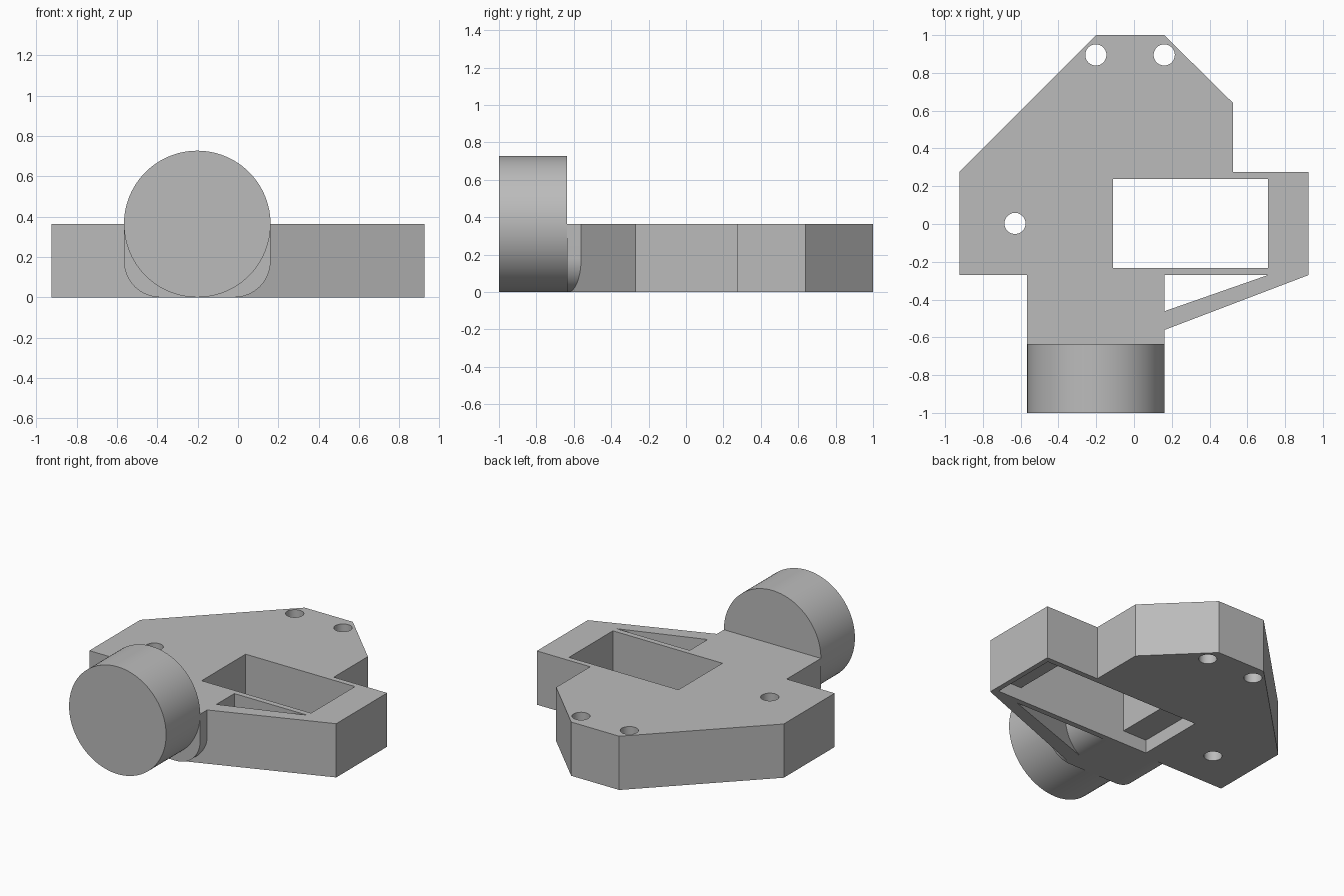
import bpy, bmesh, math
from mathutils import Matrix

cube = bpy.data.objects.get("Cube")
if cube:
    bpy.data.objects.remove(cube, do_unlink=True)

H = 0.364          # plate thickness
R = 0.3635         # barrel radius
CX = -0.202        # barrel and neck centre line

grey = bpy.data.materials.new("plain grey")
grey.use_nodes = True
grey.diffuse_color = (0.5, 0.5, 0.5, 1)
grey.node_tree.nodes["Principled BSDF"].inputs["Base Color"].default_value = (0.5, 0.5, 0.5, 1)


def prism(name, points, shift):
    """Extrude a closed 3D outline along the shift vector."""
    bm = bmesh.new()
    face = bm.faces.new([bm.verts.new(p) for p in points])
    ext = bmesh.ops.extrude_face_region(bm, geom=[face], use_keep_orig=True)
    moved = [g for g in ext["geom"] if isinstance(g, bmesh.types.BMVert)]
    bmesh.ops.translate(bm, vec=shift, verts=moved)
    bmesh.ops.recalc_face_normals(bm, faces=bm.faces)
    mesh = bpy.data.meshes.new(name)
    bm.to_mesh(mesh)
    bm.free()
    mesh.materials.append(grey)
    obj = bpy.data.objects.new(name, mesh)
    bpy.context.collection.objects.link(obj)
    return obj


def slab(name, outline, z0=0, z1=H):
    return prism(name, [(x, y, z0) for x, y in outline], (0, 0, z1 - z0))


def box(name, x0, x1, y0, y1, z0, z1):
    return slab(name, [(x0, y0), (x1, y0), (x1, y1), (x0, y1)], z0, z1)


def arc(cx, cy, r, start, end, steps):
    angles = [math.radians(start + (end - start) * i / steps) for i in range(steps + 1)]
    return [(cx + r * math.cos(a), cy + r * math.sin(a)) for a in angles]


def select(obj):
    bpy.ops.object.select_all(action="DESELECT")
    obj.select_set(True)
    bpy.context.view_layer.objects.active = obj


def combine(target, other, operation):
    """Apply a boolean and discard the second solid."""
    mod = target.modifiers.new("boolean", "BOOLEAN")
    mod.operation = operation
    mod.solver = "EXACT"
    mod.object = other
    select(target)
    bpy.ops.object.modifier_apply(modifier=mod.name)
    bpy.data.objects.remove(other, do_unlink=True)


# Main plate
plate = slab("mounting_plate", [
    (-0.2, 1), (0.16, 1), (0.525, 0.64), (0.525, 0.275), (0.925, 0.275),
    (0.925, -0.27), (-0.925, -0.27), (-0.925, 0.275)])

# Neck with rounded lower edges, running forward to the barrel
fillet = 0.18
left, right = CX - R, CX + R
section = (arc(left + fillet, fillet, fillet, 180, 270, 16)
           + arc(right - fillet, fillet, fillet, 270, 360, 16)
           + [(right, H), (left, H)])
neck = prism("neck", [(x, -0.636, z) for x, z in section], (0, 0.436, 0))

# Slanted brace from the plate corner into the neck
brace = slab("brace", [
    (0.925, -0.25), (0.925, -0.27), (-0.02, -0.63), (-0.02, -0.525),
    (0.71, -0.27), (0.71, -0.25)])

combine(plate, neck, "UNION")
combine(plate, brace, "UNION")

# Rectangular opening and the longer shallow recess beneath it
combine(plate, box("opening", -0.11, 0.71, -0.232, 0.238, -0.1, H + 0.1), "DIFFERENCE")
combine(plate, box("recess", -0.29, 0.89, -0.232, 0.238, -0.1, 0.09), "DIFFERENCE")

# Screw holes
for x, y in [(-0.202, 0.895), (0.16, 0.895), (-0.63, 0.003)]:
    ring = arc(x, y, 0.056, 0, 360, 48)[:-1]
    combine(plate, slab("screw_hole", ring, -0.1, H + 0.1), "DIFFERENCE")

# Barrel at the front
circle = arc(CX, R, R, 0, 360, 96)[:-1]
barrel = prism("front_barrel", [(x, -1, z) for x, z in circle], (0, 0.364, 0))

for obj in (plate, barrel):
    select(obj)
    bpy.ops.object.shade_smooth_by_angle(angle=math.radians(15))
